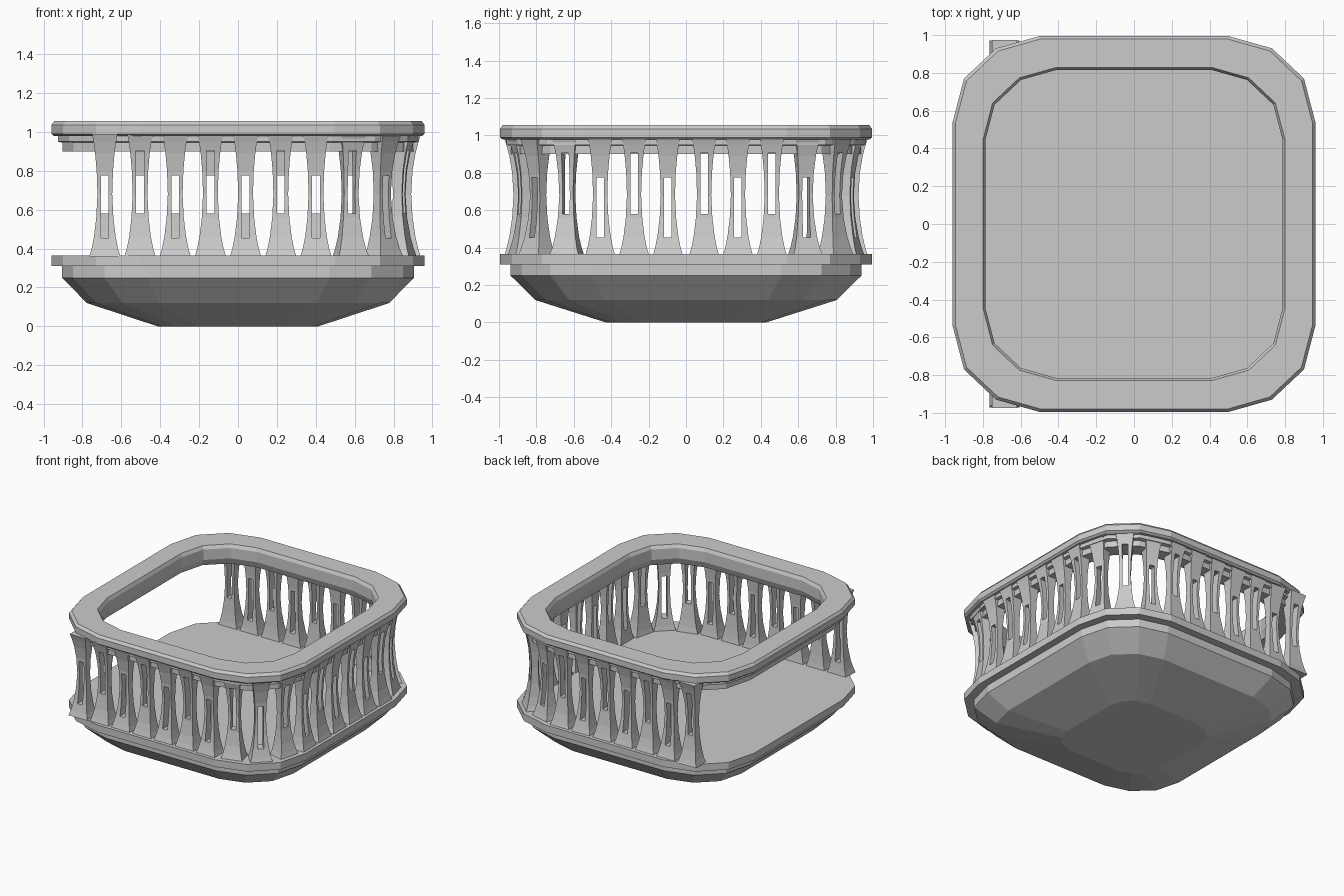
import bpy, bmesh
from math import atan2, pi
from mathutils import Vector

if "Cube" in bpy.data.objects:
    bpy.data.objects.remove(bpy.data.objects["Cube"])

# One corner of the rounded-square outline; the rest is mirrored
CORNER = [(0.50, 0.995), (0.73, 0.93), (0.90, 0.77), (0.96, 0.54)]


def outline(s):
    q = [(x * s, y * s) for x, y in CORNER]
    right = q + [(x, -y) for x, y in reversed(q)]
    return right + [(-x, -y) for x, y in right]


def finish(bm, name):
    bmesh.ops.recalc_face_normals(bm, faces=bm.faces)
    me = bpy.data.meshes.new(name)
    bm.to_mesh(me)
    bm.free()
    return me


def add(name, me, loc=(0, 0, 0), rot=0):
    ob = bpy.data.objects.new(name, me)
    ob.location = loc
    ob.rotation_euler.z = rot
    bpy.context.collection.objects.link(ob)
    return ob


def loft(name, profile, closed):
    """Stack scaled outlines (scale, z); closed profile = ring, open = capped solid."""
    bm = bmesh.new()
    rings = [[bm.verts.new((x, y, z)) for x, y in outline(s)] for s, z in profile]
    pairs = list(zip(rings, rings[1:]))
    if closed:
        pairs.append((rings[-1], rings[0]))
    else:
        bm.faces.new(rings[0])
        bm.faces.new(rings[-1])
    for a, b in pairs:
        for i in range(len(a)):
            j = (i + 1) % len(a)
            bm.faces.new((a[i], a[j], b[j], b[i]))
    return add(name, finish(bm, name))


# Bowl-shaped base with a flat floor and projecting rim
loft("base", [(0.43, 0), (0.81, 0.12), (0.942, 0.25), (0.942, 0.31),
              (1, 0.31), (1, 0.365)], False)

# Top rail with stepped underside
loft("top_rail", [(0.985, 1.055), (1, 1.035), (1, 0.99), (0.985, 0.978),
                  (0.965, 0.978), (0.965, 0.95), (0.94, 0.945), (0.94, 0.90),
                  (0.84, 0.90), (0.82, 0.95), (0.82, 1.03), (0.832, 1.055)], True)

# Baluster section: z, half width, outer depth, inner depth
LEVELS = [(0.36, 0.080, 0.070, 0.050), (0.40, 0.068, 0.058, 0.043),
          (0.46, 0.056, 0.044, 0.036), (0.56, 0.044, 0.029, 0.028),
          (0.68, 0.038, 0.022, 0.025), (0.80, 0.042, 0.029, 0.028),
          (0.89, 0.050, 0.044, 0.036), (0.95, 0.058, 0.060, 0.045),
          (0.99, 0.066, 0.073, 0.050)]
SLIT = 0.02


def section(z):
    for a, b in zip(LEVELS, LEVELS[1:]):
        if a[0] <= z <= b[0]:
            t = (z - a[0]) / (b[0] - a[0])
            return [p + (q - p) * t for p, q in zip(a, b)]


def baluster_mesh(name, lo, hi):
    """Waisted post with a rectangular slit from lo to hi."""
    bm = bmesh.new()
    zs = sorted({l[0] for l in LEVELS} | {lo, hi})
    rows = []
    for z in zs:
        _, w, out, inn = section(z)
        rows.append([[bm.verts.new((x, y, z)) for x in (-w, -SLIT, SLIT, w)]
                     for y in (-out, inn)])
    for z, (f0, b0), (f1, b1) in zip(zs, rows, rows[1:]):
        hole = lo <= z < hi
        for i in range(3):
            if hole and i == 1:
                continue
            bm.faces.new((f0[i], f0[i + 1], f1[i + 1], f1[i]))
            bm.faces.new((b0[i], b0[i + 1], b1[i + 1], b1[i]))
        for i in ((0, 1, 2, 3) if hole else (0, 3)):
            bm.faces.new((f0[i], b0[i], b1[i], f1[i]))
    for z, (f, b) in zip(zs, rows):
        if z in (zs[0], zs[-1]):
            for i in range(3):
                bm.faces.new((f[i], f[i + 1], b[i + 1], b[i]))
        elif z in (lo, hi):
            bm.faces.new((f[1], f[2], b[2], b[1]))
    return finish(bm, name)


kinds = [baluster_mesh("baluster_low_slit", 0.455, 0.775),
         baluster_mesh("baluster_high_slit", 0.58, 0.905)]

# Balusters walk the front and right sides, then mirror to the back; left stays open
S, STEP = 0.905, 0.181
path = [Vector((-0.685, -0.995 * S))] + [Vector((x * S, -y * S)) for x, y in CORNER]
path.append(Vector((0.96 * S, 0)))


def walk(d):
    for a, b in zip(path, path[1:]):
        seg = b - a
        if d <= seg.length:
            n = Vector((seg.y, -seg.x)).normalized()
            return a + seg.normalized() * d, n
        d -= seg.length


for i in range(13):
    p, n = walk(i * STEP)
    if i == 8:
        p = p + n * 0.02
    for side, label in ((1, "front"), (-1, "back")):
        kind = kinds[i % 2 if side == 1 else (i + 1) % 2]
        add(f"baluster_{label}_{i}", kind, (p.x, p.y * side, 0),
            atan2(n.y * side, n.x) + pi / 2)
